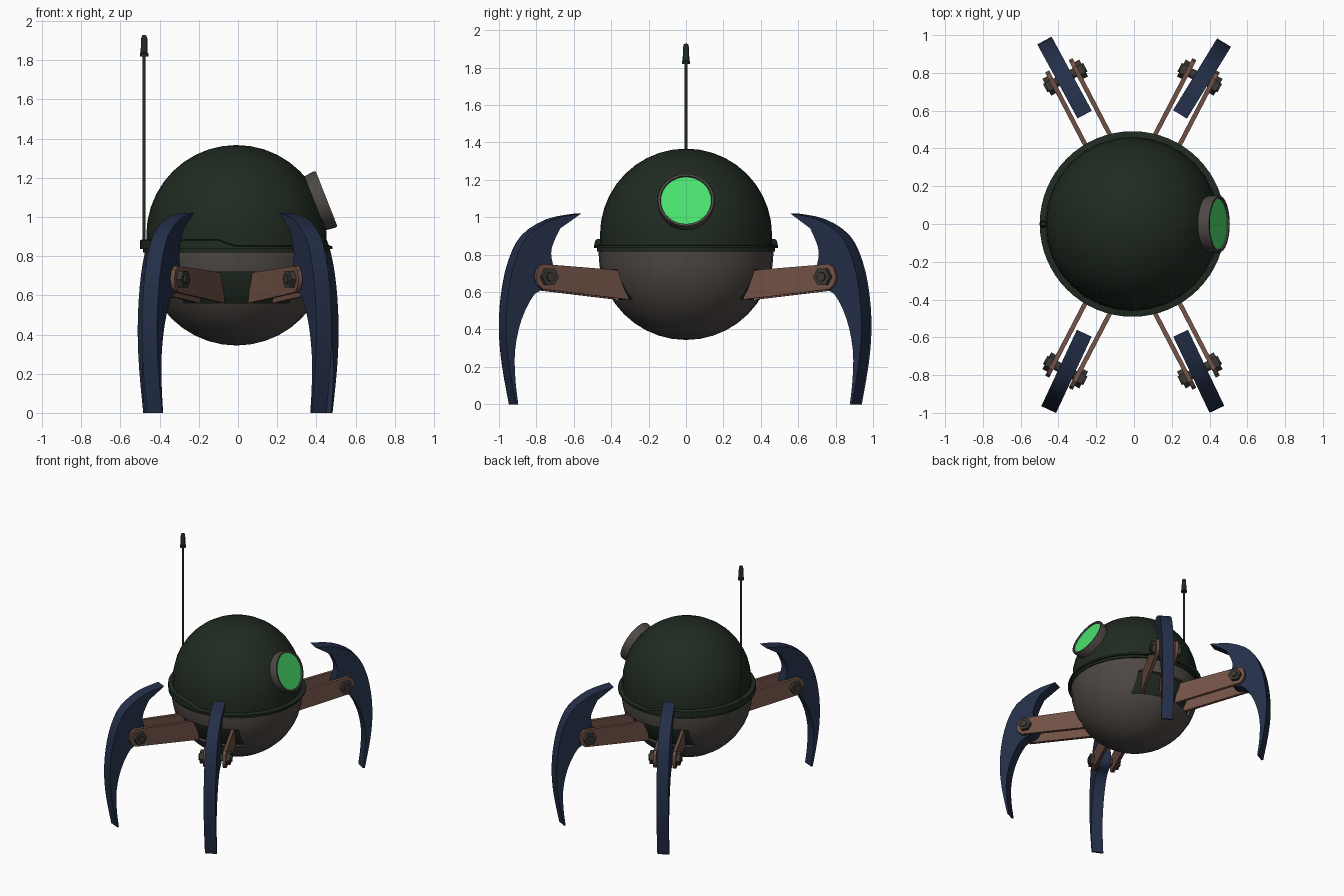
import bpy, bmesh, math
from mathutils import Matrix, Vector

cube = bpy.data.objects.get("Cube")
if cube:
    bpy.data.objects.remove(cube, do_unlink=True)


def material(name, rgb):
    m = bpy.data.materials.new(name)
    m.use_nodes = True
    m.diffuse_color = (*rgb, 1)
    m.node_tree.nodes["Principled BSDF"].inputs["Base Color"].default_value = (*rgb, 1)
    return m


DARK_GREEN = material("dark green", (0.014, 0.024, 0.015))
GREY = material("warm grey", (0.075, 0.065, 0.058))
COPPER = material("copper brown", (0.17, 0.085, 0.063))
NAVY = material("navy blue", (0.017, 0.028, 0.065))
EYE_GREEN = material("bright green", (0.07, 0.76, 0.16))
BOLT_GREY = material("bolt grey", (0.045, 0.042, 0.037))
BODY_X = -0.008


def finish(name, bm, mat, angle=35):
    bmesh.ops.remove_doubles(bm, verts=bm.verts, dist=0.0001)
    bmesh.ops.recalc_face_normals(bm, faces=bm.faces)
    mesh = bpy.data.meshes.new(name)
    bm.to_mesh(mesh)
    bm.free()
    mesh.materials.append(mat)
    ob = bpy.data.objects.new(name, mesh)
    bpy.context.collection.objects.link(ob)
    smooth(ob, angle)
    return ob


def smooth(ob, angle=35):
    bpy.ops.object.select_all(action='DESELECT')
    ob.select_set(True)
    bpy.context.view_layer.objects.active = ob
    bpy.ops.object.shade_smooth_by_angle(angle=math.radians(angle))


def lathe(name, profile, mat, matrix, segs=32, reshape=None):
    """Revolve (radius, height) points about the local z axis."""
    bm = bmesh.new()
    rings = []
    for r, z in profile:
        ring = []
        for i in range(segs):
            a = math.tau * i / segs
            ring.append(bm.verts.new((r * math.cos(a), r * math.sin(a), z)))
        rings.append(ring)
    for low, high in zip(rings, rings[1:]):
        for i in range(segs):
            j = (i + 1) % segs
            bm.faces.new((low[i], low[j], high[j], high[i]))
    if reshape:
        for v in bm.verts:
            reshape(v)
    bm.transform(matrix)
    return finish(name, bm, mat)


def prism(name, outline, half, offset, mat, place):
    """Extrude an (r, z) outline sideways by half each way around offset."""
    bm = bmesh.new()
    sides = [[bm.verts.new(place(r, offset + s * half, z)) for r, z in outline] for s in (-1, 1)]
    for side in sides:
        bm.faces.new(side)
    for i in range(len(outline)):
        j = (i + 1) % len(outline)
        bm.faces.new((sides[0][i], sides[0][j], sides[1][j], sides[1][i]))
    return finish(name, bm, mat)


def spline(points, steps=3):
    """Smooth curve passing through the given points."""
    pts = [Vector(p) for p in points]
    pts = [pts[0]] + pts + [pts[-1]]
    out = []
    for a, b, c, d in zip(pts, pts[1:], pts[2:], pts[3:]):
        for k in range(steps):
            t = k / steps
            out.append((2 * b + (c - a) * t + (2 * a - 5 * b + 4 * c - d) * t ** 2
                        + (3 * b - a - 3 * c + d) * t ** 3) / 2)
    return out + [pts[-1]]


def arc(radius, centre, start, end, steps):
    angles = [math.radians(start + (end - start) * i / steps) for i in range(steps + 1)]
    return [(max(0, radius * math.cos(a)), centre + radius * math.sin(a)) for a in angles]


# Body: upper dome, lower bowl, inner core seen through the leg slots
body = Matrix.Translation((BODY_X, 0, 0))
lathe("upper_dome", [(0.46, 0.84)] + arc(0.46, 0.907, 0, 90, 10), DARK_GREEN, body)
bowl = lathe("lower_bowl", arc(0.468, 0.812, -90, 0, 10) + [(0.468, 0.835), (0, 0.835)], GREY, body)
lathe("inner_core", arc(0.442, 0.812, -90, 0, 10), DARK_GREEN, body)

# Slots at front and back where the legs enter
for side in (-1, 1):
    bm = bmesh.new()
    bmesh.ops.create_cube(bm, size=1, matrix=Matrix.Translation((BODY_X, side * 0.4, 0.64))
                          @ Matrix.Diagonal((0.54, 0.5, 0.16, 1)))
    cutter = finish("slot_cutter", bm, GREY)
    cutter.hide_render = True
    cut = bowl.modifiers.new("slot", 'BOOLEAN')
    cut.operation = 'DIFFERENCE'
    cut.solver = 'EXACT'
    cut.object = cutter
    bpy.context.view_layer.objects.active = bowl
    bpy.ops.object.modifier_apply(modifier=cut.name)
    bpy.data.objects.remove(cutter, do_unlink=True)
smooth(bowl)


# Rim: two tiers, the upper one thicker on the -x half
def raise_half(v):
    if v.co.z > 0.845:
        t = min(1, max(0, -v.co.x / 0.1))
        v.co.z += 0.032 * t * t * (3 - 2 * t)


lathe("rim", [(0.44, 0.818), (0.476, 0.818), (0.476, 0.836), (0.491, 0.836), (0.491, 0.849),
              (0.48, 0.853), (0.45, 0.853)], DARK_GREEN, body, 64, raise_half)

# Eye: tilted housing with a recessed lens
eye = Matrix.Translation((0.452, 0, 1.093)) @ Matrix.Rotation(math.radians(68.5), 4, 'Y')
lathe("eye_housing", [(0.143, -0.13), (0.147, -0.07), (0.154, -0.01), (0.15, 0), (0.138, 0),
                      (0.134, -0.012)], GREY, eye)
lathe("eye_lens", [(0.135, -0.009), (0, -0.009)], EYE_GREEN, eye)

# Antenna
mast = Matrix.Translation((-0.479, 0, 0))
lathe("antenna_rod", [(0, 0.84), (0.008, 0.84), (0.008, 1.83), (0, 1.83)], DARK_GREEN, mast, 12)
lathe("antenna_tip", [(0, 1.82), (0.022, 1.82), (0.022, 1.834), (0.018, 1.838), (0.016, 1.91),
                      (0.011, 1.926), (0, 1.93)], DARK_GREEN, mast, 12)

# Leg outlines: r runs outward from the hub, z is height
outer_edge = spline([(-0.035, 1.02), (0.13, 0.99), (0.278, 0.904), (0.357, 0.765), (0.399, 0.588),
                     (0.411, 0.40), (0.394, 0.214), (0.352, 0)])
inner_edge = spline([(0.338, 0), (0.355, 0.13), (0.357, 0.29), (0.318, 0.455), (0.24, 0.59),
                     (0.15, 0.625), (0.118, 0.69), (0.142, 0.785), (0.135, 0.85), (0.09, 0.94)])
claw = outer_edge + inner_edge
PIN_R, PIN_Z = 0.186, 0.682
bar = [(-0.30, 0.56), (PIN_R + 0.03, 0.615), (PIN_R + 0.06, 0.64), (PIN_R + 0.073, PIN_Z),
       (PIN_R + 0.06, 0.728), (PIN_R + 0.03, 0.75), (-0.27, 0.715)]


def disc(radius, sides):
    return [(PIN_R + radius * math.cos(math.tau * i / sides),
             PIN_Z + radius * math.sin(math.tau * i / sides)) for i in range(sides)]


def leg_frame(sx, sy, degrees):
    a = math.radians(degrees)

    def place(r, side, z):
        x = 0.27 + r * math.cos(a) + side * math.sin(a)
        y = 0.61 + r * math.sin(a) - side * math.cos(a)
        return (BODY_X + sx * x, sy * y, z)
    return place


# Four legs: claw, pair of bars, pivot pin and bolts
for name, sx, sy, claw_yaw in (("front_left", 1, -1, 64.5), ("front_right", -1, -1, 65),
                               ("back_left", 1, 1, 58.5), ("back_right", -1, 1, 61.5)):
    place = leg_frame(sx, sy, 62.5)
    prism(name + "_claw", claw, 0.043, 0, NAVY, leg_frame(sx, sy, claw_yaw))
    prism(name + "_pin", disc(0.025, 12), 0.12, 0, BOLT_GREY, place)
    for label, s in (("inner", -1), ("outer", 1)):
        prism(f"{name}_{label}_bar", bar, 0.012, s * 0.07, COPPER, place)
        prism(f"{name}_{label}_nut", disc(0.05, 6), 0.014, s * 0.096, BOLT_GREY, place)
